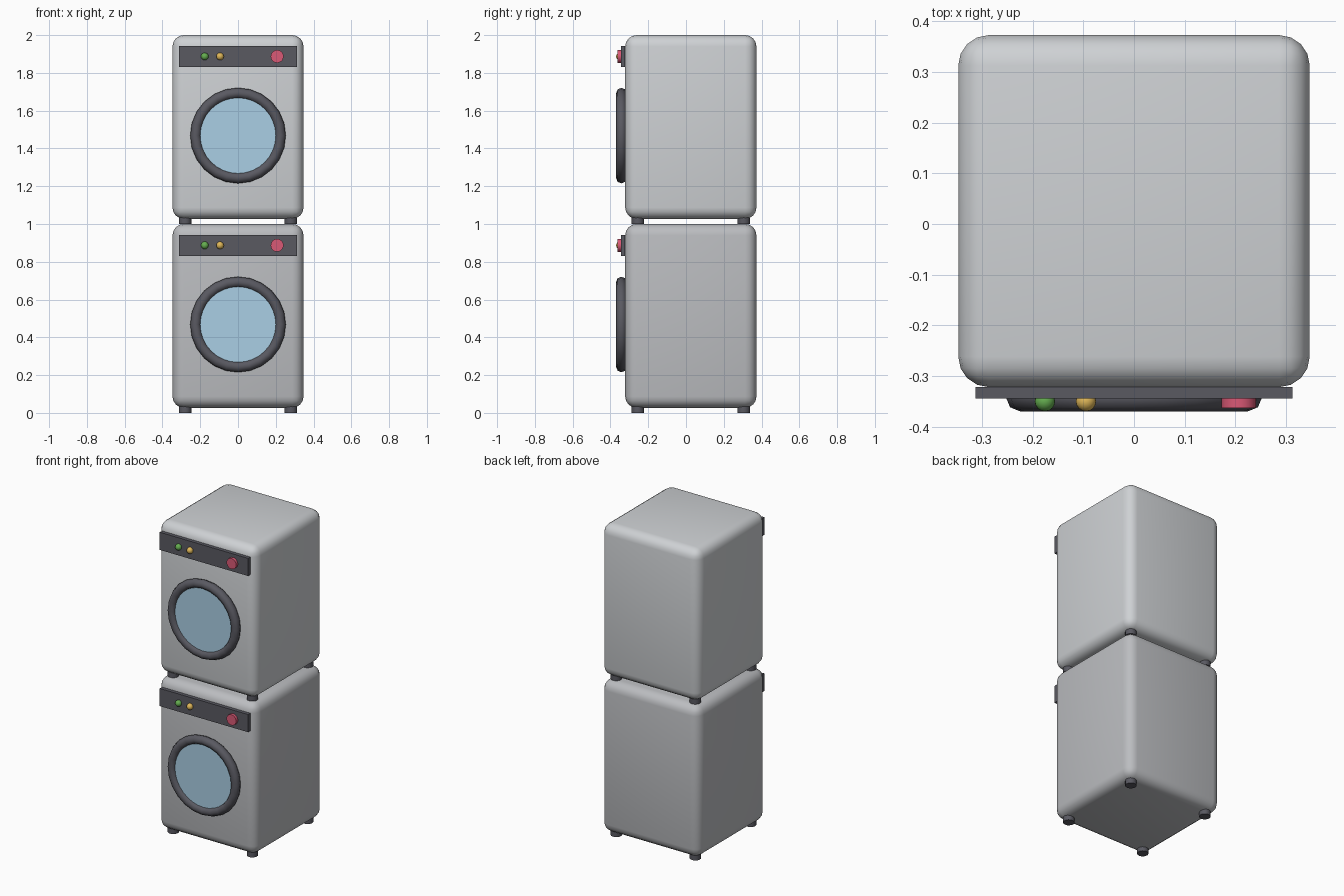
import bpy
from math import radians

if "Cube" in bpy.data.objects:
    bpy.data.objects.remove(bpy.data.objects["Cube"])

FRONT = -0.322          # y of the cabinet's front face
MID_Y = 0.0255          # y centre of the cabinet


def material(name, rgb):
    m = bpy.data.materials.new(name)
    m.diffuse_color = (*rgb, 1)
    m.use_nodes = True
    m.node_tree.nodes["Principled BSDF"].inputs["Base Color"].default_value = m.diffuse_color
    return m


LOWER_GREY = material("lower_grey", (0.50, 0.51, 0.53))
UPPER_GREY = material("upper_grey", (0.62, 0.64, 0.66))
DARK = material("dark_grey", (0.10, 0.10, 0.12))
GLASS = material("glass_blue", (0.40, 0.62, 0.78))
GREEN = material("green", (0.13, 0.42, 0.08))
AMBER = material("amber", (0.75, 0.48, 0.10))
RED = material("red", (0.70, 0.10, 0.18))


def finish(name, mat, smooth=True):
    ob = bpy.context.object
    ob.name = name
    ob.data.materials.append(mat)
    if smooth:
        bpy.ops.object.shade_smooth_by_angle(angle=radians(50))
    return ob


def box(name, lo, hi, mat, bevel=0.0):
    bpy.ops.mesh.primitive_cube_add(
        size=1, location=[(a + b) / 2 for a, b in zip(lo, hi)])
    ob = bpy.context.object
    ob.scale = [b - a for a, b in zip(lo, hi)]
    bpy.ops.object.transform_apply(location=False, rotation=False, scale=True)
    if bevel:
        mod = ob.modifiers.new("round_edges", 'BEVEL')
        mod.width, mod.segments = bevel, 4
        bpy.ops.object.modifier_apply(modifier=mod.name)
    return finish(name, mat, bool(bevel))


def front_disc(name, x, z, radius, y0, y1, sides, mat):
    bpy.ops.mesh.primitive_cylinder_add(
        vertices=sides, radius=radius, depth=y1 - y0,
        location=(x, (y0 + y1) / 2, z), rotation=(radians(90), 0, 0))
    return finish(name, mat)


def machine(label, z, body_mat):
    # rounded cabinet
    box(f"{label}_cabinet", (-0.347, FRONT, z + 0.027),
        (0.347, 0.373, z + 1.0), body_mat, 0.06)

    # four feet
    for sx, side in ((-1, "left"), (1, "right")):
        for sy, end in ((-1, "front"), (1, "back")):
            bpy.ops.mesh.primitive_cylinder_add(
                vertices=16, radius=0.033, depth=0.04,
                location=(sx * 0.28, MID_Y + sy * 0.28, z + 0.02))
            finish(f"{label}_{end}_{side}_foot", DARK)

    # door ring and window
    bpy.ops.mesh.primitive_torus_add(
        major_radius=0.225, minor_radius=0.028, major_segments=24,
        minor_segments=8, location=(0, -0.342, z + 0.468),
        rotation=(radians(90), 0, 0))
    finish(f"{label}_door_ring", DARK)
    front_disc(f"{label}_door_window", 0, z + 0.468, 0.2,
               -0.352, FRONT + 0.005, 32, GLASS)

    # control panel, dial and indicator lights
    box(f"{label}_control_panel", (-0.313, -0.345, z + 0.83),
        (0.313, FRONT, z + 0.943), DARK)
    front_disc(f"{label}_dial", 0.207, z + 0.887, 0.034,
               -0.363, -0.34, 20, RED)
    for name, x, mat in (("start_light", -0.176, GREEN),
                         ("status_light", -0.095, AMBER)):
        bpy.ops.mesh.primitive_uv_sphere_add(
            segments=16, ring_count=10, radius=0.02,
            location=(x, -0.35, z + 0.887))
        finish(f"{label}_{name}", mat)


machine("lower", 0.0, LOWER_GREY)
machine("upper", 1.0, UPPER_GREY)
